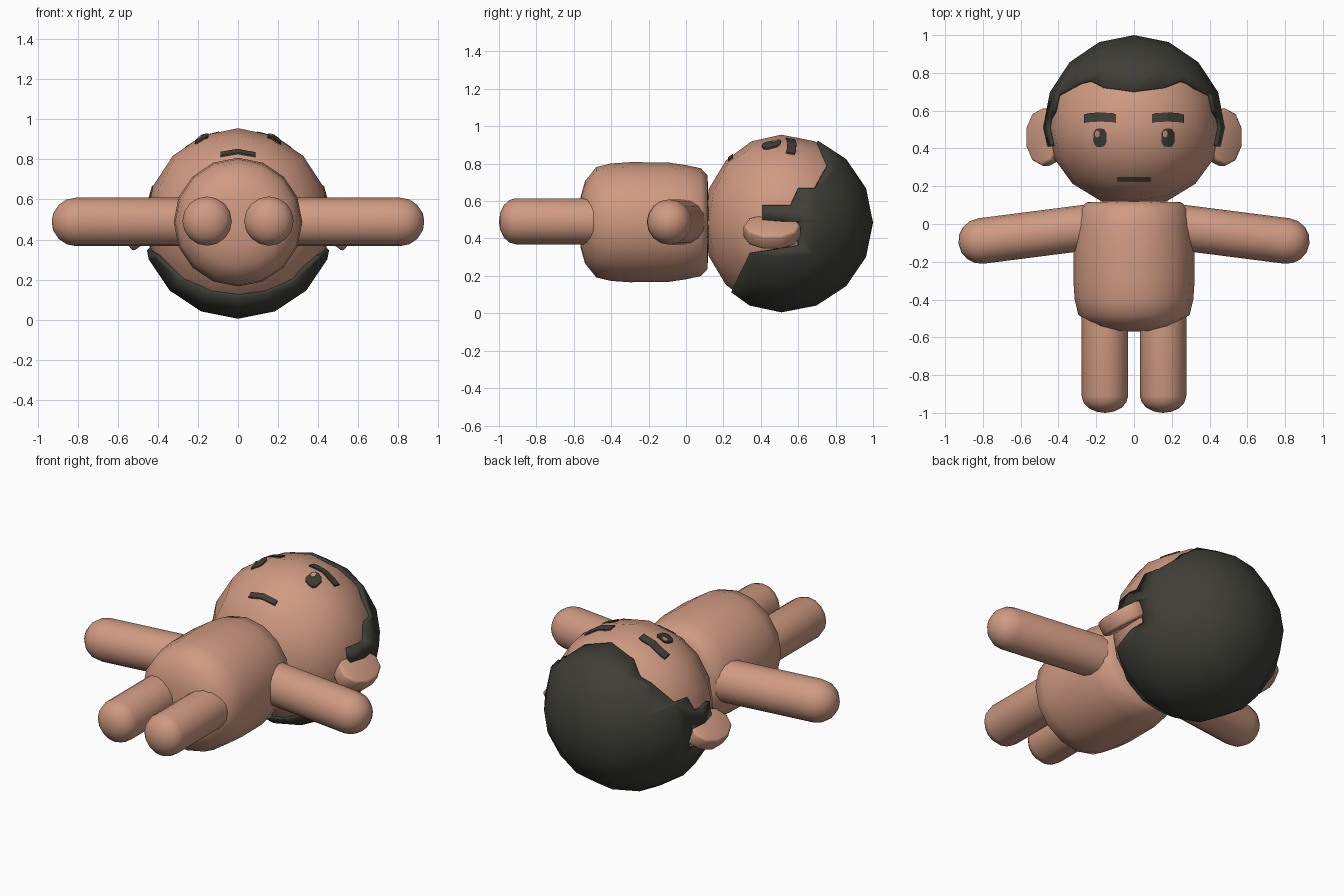
import bpy, bmesh, math
from mathutils import Vector, Matrix
from mathutils.bvhtree import BVHTree

if "Cube" in bpy.data.objects:
    bpy.data.objects.remove(bpy.data.objects["Cube"])


def material(name, rgb):
    m = bpy.data.materials.new(name)
    m.diffuse_color = (*rgb, 1)
    m.use_nodes = True
    m.node_tree.nodes["Principled BSDF"].inputs["Base Color"].default_value = m.diffuse_color
    return m


SKIN = material("skin", (0.63, 0.325, 0.222))
DARK = material("dark hair", (0.050, 0.049, 0.038))


def make(name, bm, mat, smooth=True):
    bmesh.ops.recalc_face_normals(bm, faces=bm.faces)
    me = bpy.data.meshes.new(name)
    bm.to_mesh(me)
    me.materials.append(mat)
    ob = bpy.data.objects.new(name, me)
    bpy.context.collection.objects.link(ob)
    if smooth:
        bpy.ops.object.select_all(action='DESELECT')
        ob.select_set(True)
        bpy.context.view_layer.objects.active = ob
        bpy.ops.object.shade_smooth_by_angle(angle=math.radians(50))
    return ob


def ball(center, rx, ry_low, ry_high, rz):
    """Sphere made from a gridded cube, 16 sides around."""
    bm = bmesh.new()
    bmesh.ops.create_cube(bm, size=2)
    bmesh.ops.subdivide_edges(bm, edges=bm.edges[:], cuts=3, use_grid_fill=True)
    for v in bm.verts:
        d = Vector([math.tan(c * math.pi / 4) for c in v.co]).normalized()
        v.co = Vector(center) + Vector((d.x * rx, d.y * (ry_high if d.y > 0 else ry_low), d.z * rz))
    return bm


def revolve(start, direction, profile, n=16):
    """Turn (distance, radius) points around an axis; ends close to a point."""
    bm = bmesh.new()
    q = Vector(direction).to_track_quat('Z', 'Y')
    rings = []
    for d, r in profile:
        ring = []
        for i in range(n if r > 0 else 1):
            a = 2 * math.pi * i / n
            ring.append(bm.verts.new(Vector(start) + q @ Vector((r * math.cos(a), r * math.sin(a), d))))
        rings.append(ring)
    for A, B in zip(rings, rings[1:]):
        for i in range(n):
            j = (i + 1) % n
            if len(A) == 1:
                bm.faces.new((A[0], B[i], B[j]))
            elif len(B) == 1:
                bm.faces.new((A[i], A[j], B[0]))
            else:
                bm.faces.new((A[i], A[j], B[j], B[i]))
    return bm


def limb(length, r, cap):
    pts = [(0, 0), (0, r)]
    for k in range(4):
        a = math.pi / 2 * k / 4
        pts.append((length - cap + cap * math.sin(a), r * math.cos(a)))
    return pts + [(length, 0)]


# Head
head_bm = ball((0, 0.51, 0.485), 0.46, 0.42, 0.47, 0.47)
head_tree = BVHTree.FromBMesh(head_bm)
make("head", head_bm, SKIN)

# Hair: a larger ball cut to the hairline seen from the side, then given thickness
hair = make("hair", ball((0, 0.51, 0.485), 0.482, 0.445, 0.49, 0.48), DARK, False)
line = [(0.68, 1.2), (0.70, 0.935), (0.76, 0.80), (0.69, 0.67), (0.60, 0.67), (0.56, 0.58),
        (0.41, 0.58), (0.41, 0.50), (0.60, 0.49), (0.60, 0.36), (0.34, 0.32), (0.23, 0.09),
        (0.17, -0.2), (1.2, -0.2), (1.2, 1.2)]
cb = bmesh.new()
face = cb.faces.new([cb.verts.new((-1, y, z)) for y, z in line])
ext = bmesh.ops.extrude_face_region(cb, geom=[face])
bmesh.ops.translate(cb, vec=(2, 0, 0), verts=[g for g in ext["geom"] if isinstance(g, bmesh.types.BMVert)])
cutter = make("hairline_cutter", cb, DARK, False)
mod = hair.modifiers.new("cut", 'BOOLEAN')
mod.operation, mod.object, mod.solver = 'INTERSECT', cutter, 'EXACT'
bpy.context.view_layer.update()
cut = bpy.data.meshes.new_from_object(hair.evaluated_get(bpy.context.evaluated_depsgraph_get()))
hair_bm = bmesh.new()
hair_bm.from_mesh(cut)
bpy.data.objects.remove(hair)
bpy.data.objects.remove(cutter)
walls = [f for f in hair_bm.faces if abs(f.normal.x) < 1e-3]
bmesh.ops.delete(hair_bm, geom=walls, context='FACES')
hair = make("hair", hair_bm, DARK)
sol = hair.modifiers.new("thickness", 'SOLIDIFY')
sol.thickness, sol.offset = 0.025, -1

# Torso
make("torso", revolve((0, 0, 0.487), (0, 1, 0), [
    (-0.57, 0), (-0.565, 0.13), (-0.54, 0.22), (-0.48, 0.295), (-0.40, 0.314), (-0.30, 0.321),
    (-0.10, 0.32), (0.0, 0.305), (0.08, 0.288), (0.115, 0.25), (0.125, 0)]), SKIN)

# Arms, legs and ears on both sides
for s, side in ((-1, "left"), (1, "right")):
    make(side + "_arm", revolve((s * 0.2, -0.012, 0.488), (s * 0.72, -0.092, 0),
                                limb(0.735, 0.121, 0.121)), SKIN)
    make(side + "_leg", revolve((s * 0.154, -0.45, 0.492), (0, -1, 0),
                                limb(0.55, 0.123, 0.09)), SKIN)
    eb = bmesh.new()
    bmesh.ops.create_cone(eb, cap_ends=True, segments=10, radius1=1, radius2=1, depth=1)
    bmesh.ops.scale(eb, vec=(0.11, 0.152, 0.09), verts=eb.verts)
    bmesh.ops.bevel(eb, geom=[e for e in eb.edges if abs(e.verts[0].co.z - e.verts[1].co.z) < 1e-4],
                    offset=0.015, segments=2, affect='EDGES', profile=0.5)
    tilt = math.radians(35)
    eb.transform(Matrix.Translation((s * 0.465, 0.46, 0.437)) @ Matrix.Rotation(s * tilt, 4, 'Y'))
    make(side + "_ear", eb, SKIN)


def plate(name, columns, mat, lift=0.008):
    """Thin plate on the face from (x, low y, high y) columns."""
    bm = bmesh.new()
    rows = []
    for x, lo, hi in columns:
        row = []
        for y, up in ((lo, lift), (hi, lift), (hi, -0.001), (lo, -0.001)):
            p = head_tree.ray_cast(Vector((x, y, 2)), Vector((0, 0, -1)))[0]
            row.append(bm.verts.new(p + Vector((0, 0, up))))
        rows.append(row)
    for A, B in zip(rows, rows[1:]):
        for i in range(4):
            j = (i + 1) % 4
            bm.faces.new((A[i], A[j], B[j], B[i]))
    bm.faces.new(rows[0])
    bm.faces.new(rows[-1])
    make(name, bm, mat, False)


# Face details
for s, side in ((-1, "left"), (1, "right")):
    plate(side + "_eyebrow", [(s * x, lo, hi) for x, lo, hi in (
        (0.095, 0.535, 0.58), (0.12, 0.54, 0.588), (0.18, 0.542, 0.59), (0.23, 0.54, 0.588),
        (0.265, 0.535, 0.58))], DARK)
    c = s * 0.18
    plate(side + "_eye", [(c + dx, 0.457 - h, 0.457 + h) for dx, h in (
        (-0.034, 0.025), (-0.022, 0.045), (0, 0.05), (0.022, 0.045), (0.034, 0.025))], DARK)
    plate(side + "_eye_glint", [(c + dx, 0.477 - h, 0.477 + h) for dx, h in (
        (-0.026, 0.01), (-0.014, 0.02), (-0.002, 0.01))], SKIN, 0.0099)
plate("mouth", [(x, 0.225, 0.25) for x in (-0.088, -0.045, 0, 0.045, 0.088)], DARK)
